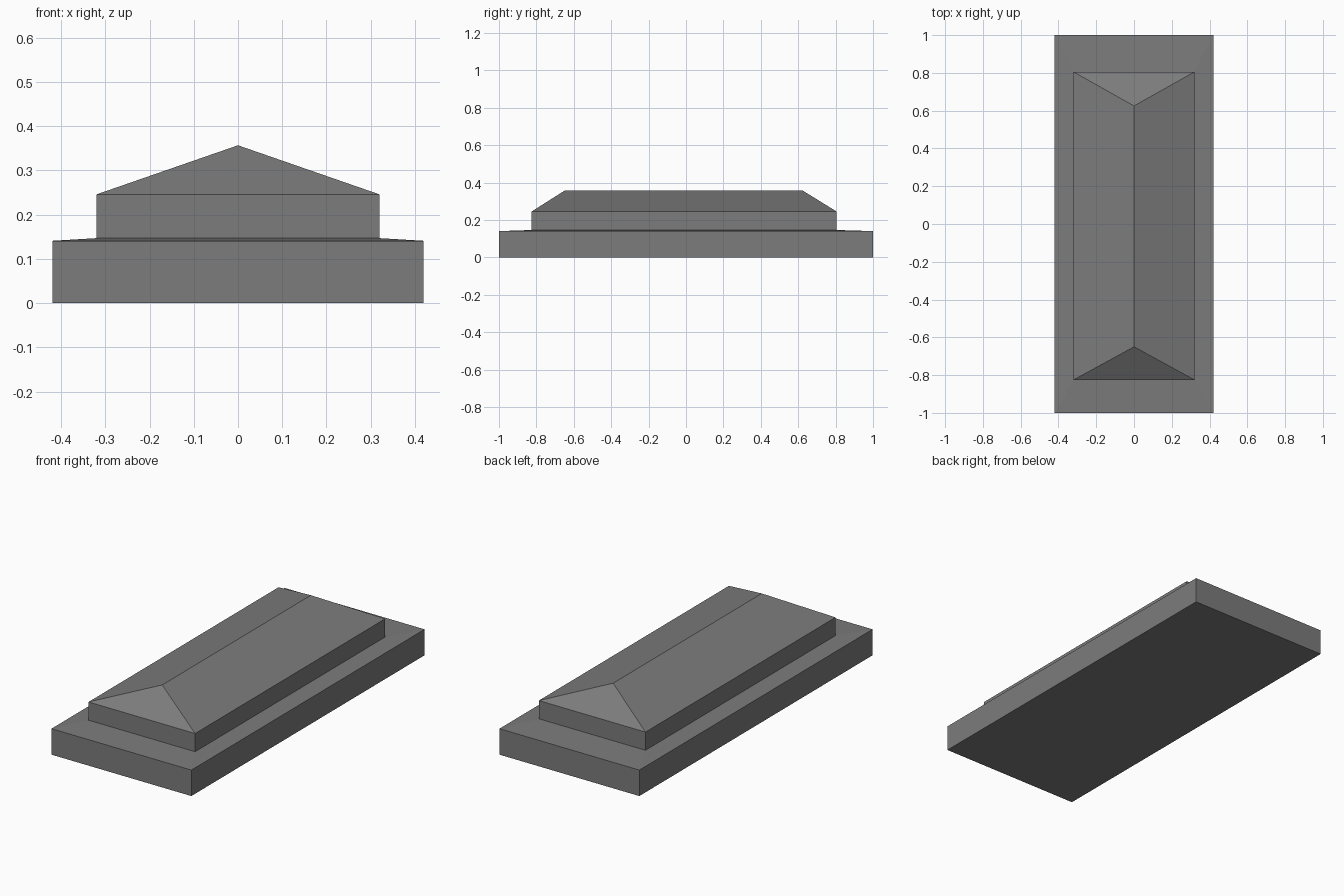
import bpy
import bmesh

cube = bpy.data.objects.get("Cube")
if cube:
    bpy.data.objects.remove(cube, do_unlink=True)

stone = bpy.data.materials.new("grey stone")
stone.use_nodes = True
GREY = (0.2, 0.2, 0.2, 1)
stone.diffuse_color = GREY
stone.node_tree.nodes["Principled BSDF"].inputs["Base Color"].default_value = GREY


def ring(bm, half_width, front, back, z):
    """Rectangular loop of four corners at height z."""
    corners = [(-half_width, front), (half_width, front),
               (half_width, back), (-half_width, back)]
    return [bm.verts.new((x, y, z)) for x, y in corners]


def bridge(bm, low, high):
    for i in range(4):
        j = (i + 1) % 4
        bm.faces.new((low[i], low[j], high[j], high[i]))


def finish(bm, name):
    bmesh.ops.recalc_face_normals(bm, faces=bm.faces[:])
    mesh = bpy.data.meshes.new(name)
    bm.to_mesh(mesh)
    bm.free()
    mesh.materials.append(stone)
    bpy.context.collection.objects.link(bpy.data.objects.new(name, mesh))


# Base slab, its top sloping gently up to the foot of the lid
bm = bmesh.new()
rings = [ring(bm, 0.42, -1, 1, 0), ring(bm, 0.42, -1, 1, 0.141),
         ring(bm, 0.32, -0.825, 0.805, 0.147)]
for low, high in zip(rings, rings[1:]):
    bridge(bm, low, high)
bm.faces.new(rings[0])
bm.faces.new(rings[-1])
finish(bm, "base_slab")

# Lid with upright sides and a hipped top
bm = bmesh.new()
foot = ring(bm, 0.32, -0.825, 0.805, 0.14)
eave = ring(bm, 0.32, -0.825, 0.805, 0.246)
bridge(bm, foot, eave)
bm.faces.new(foot)
ridge_front = bm.verts.new((0, -0.65, 0.357))
ridge_back = bm.verts.new((0, 0.625, 0.357))
fl, fr, br, bl = eave
bm.faces.new((fl, fr, ridge_front))
bm.faces.new((br, bl, ridge_back))
bm.faces.new((fr, br, ridge_back, ridge_front))
bm.faces.new((bl, fl, ridge_front, ridge_back))
finish(bm, "hipped_lid")
